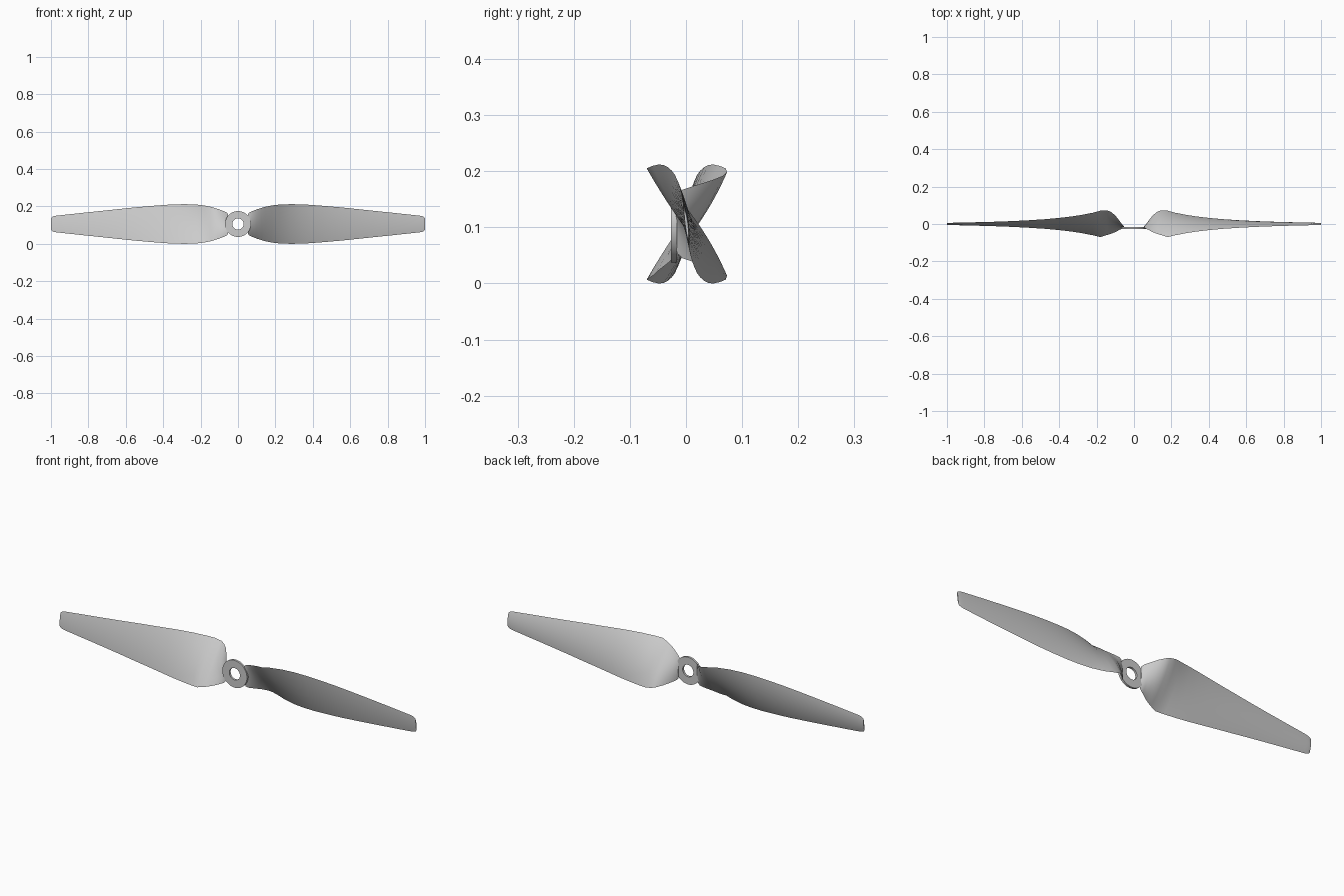
import bpy, bmesh, math
from mathutils import Matrix

if "Cube" in bpy.data.objects:
    bpy.data.objects.remove(bpy.data.objects["Cube"])

CZ = 0.106      # height of the shaft axis
PITCH = 0.128   # helical pitch: tan(twist) = PITCH / x
N = 20          # steps across the chord


def finish(name, bm, angle=40):
    bmesh.ops.recalc_face_normals(bm, faces=bm.faces)
    me = bpy.data.meshes.new(name)
    bm.to_mesh(me)
    bm.free()
    ob = bpy.data.objects.new(name, me)
    bpy.context.collection.objects.link(ob)
    bpy.ops.object.select_all(action='DESELECT')
    ob.select_set(True)
    bpy.context.view_layer.objects.active = ob
    bpy.ops.object.shade_smooth_by_angle(angle=math.radians(angle))
    return ob


# Blade stations: (x, half height, y of top edge, y of bottom edge)
stations = [
    (0.053, 0.052, -0.023, -0.016),
    (0.060, 0.061, -0.024, -0.006),
    (0.075, 0.068, -0.030, 0.014),
    (0.100, 0.078, -0.043, 0.046),
    (0.125, 0.086, -0.053, 0.066),
    (0.145, 0.092, -0.059, 0.073),
    (0.180, 0.099, -0.070, 0.071),
]
# Outer blade follows a constant pitch
for x, h in [(0.22, 0.1035), (0.28, 0.106), (0.34, 0.105), (0.40, 0.1015),
             (0.48, 0.095), (0.56, 0.088), (0.65, 0.0785), (0.75, 0.068),
             (0.85, 0.0575), (0.93, 0.049), (0.97, 0.0445), (0.985, 0.0415),
             (0.995, 0.037), (1.0, 0.030)]:
    y = h * PITCH / x
    stations.append((x, h, -y, y))


def section(x, h, yt, yb):
    # Thin airfoil: fuller back, nearly flat front
    hc = math.hypot((yt - yb) / 2, h)
    dy, dz = (yt - yb) / 2 / hc, h / hc
    us = [-math.cos(math.pi * i / N) for i in range(N + 1)]
    loop = [(u, 0.11) for u in us] + [(u, -0.05) for u in us[-2:0:-1]]
    pts = []
    for u, t in loop:
        off = t * hc * (1 - u * u)
        pts.append((x, (yt + yb) / 2 + u * hc * dy + off * dz,
                    u * hc * dz - off * dy))
    return pts


def blade(name, turn):
    bm = bmesh.new()
    rings = [[bm.verts.new(p) for p in section(*s)] for s in stations]
    for a, b in zip(rings, rings[1:]):
        for i in range(len(a)):
            j = (i + 1) % len(a)
            bm.faces.new((a[i], a[j], b[j], b[i]))
    bm.faces.new(rings[0])
    bm.faces.new(rings[-1])
    bm.transform(Matrix.Translation((0, 0, CZ)) @ Matrix.Rotation(turn, 4, 'Y'))
    return finish(name, bm)


blade("right_blade", 0)
blade("left_blade", math.pi)

# Hub: flat ring with the shaft hole
bm = bmesh.new()
S = 64
profile = [(0.03, -0.027), (0.069, -0.027), (0.069, -0.016), (0.03, -0.016)]
rings = []
for k in range(S):
    a = 2 * math.pi * k / S
    rings.append([bm.verts.new((r * math.cos(a), y, CZ + r * math.sin(a)))
                  for r, y in profile])
for k in range(S):
    a, b = rings[k], rings[(k + 1) % S]
    for i in range(4):
        j = (i + 1) % 4
        bm.faces.new((a[i], a[j], b[j], b[i]))
finish("hub_ring", bm)
